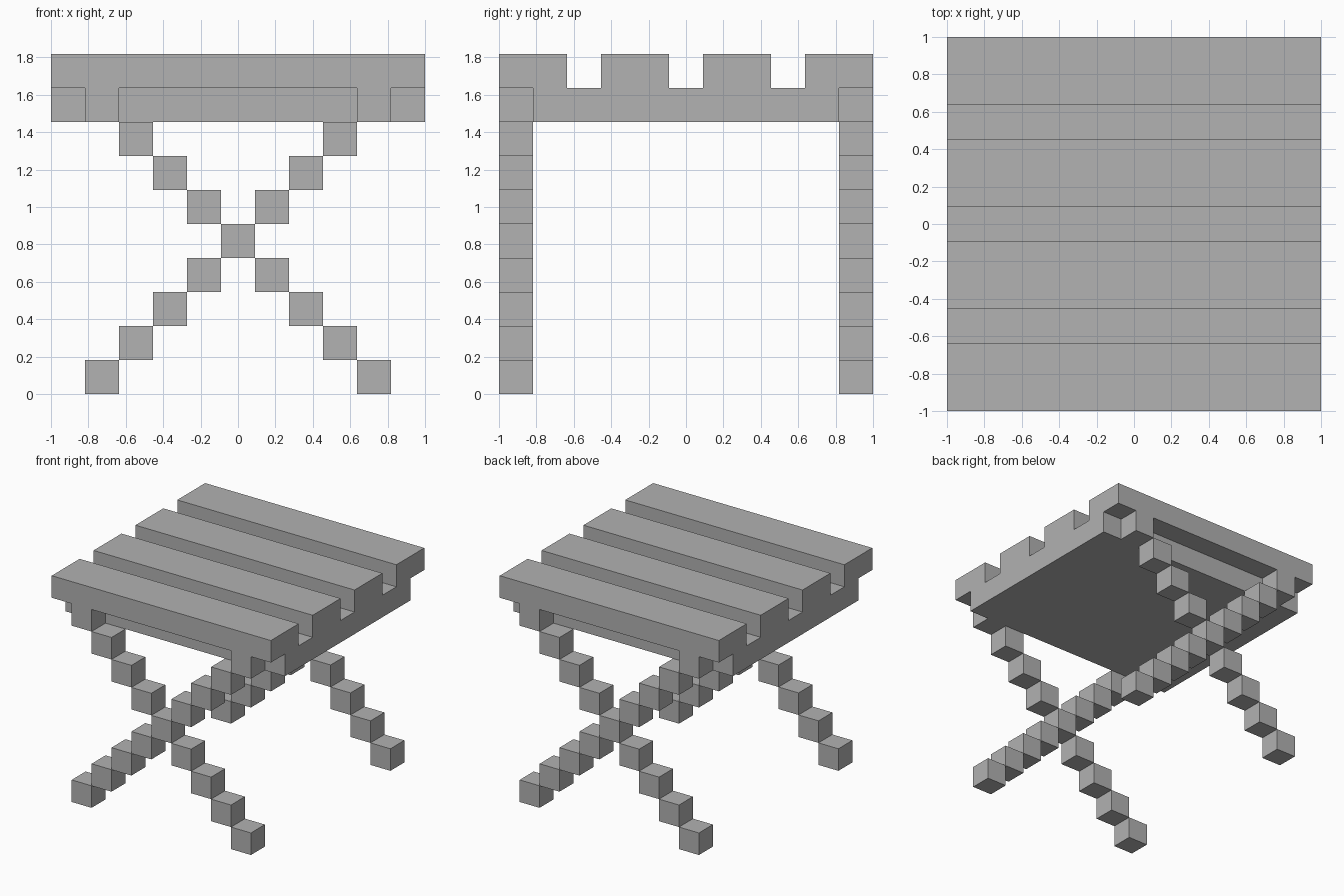
import bpy
import bmesh
from mathutils import Vector

# Remove the default object
cube = bpy.data.objects.get("Cube")
if cube:
    bpy.data.objects.remove(cube, do_unlink=True)

U = 2 / 11  # one block
HALF = 1.0

# Single flat colour
grey = bpy.data.materials.new("plain_grey")
grey.use_nodes = True
colour = (0.445, 0.445, 0.445, 1)
grey.diffuse_color = colour
grey.node_tree.nodes["Principled BSDF"].inputs["Base Color"].default_value = colour


def finish(name, bm):
    bmesh.ops.recalc_face_normals(bm, faces=bm.faces)
    mesh = bpy.data.meshes.new(name)
    bm.to_mesh(mesh)
    bm.free()
    mesh.materials.append(grey)
    obj = bpy.data.objects.new(name, mesh)
    bpy.context.collection.objects.link(obj)
    return obj


# Tabletop: grooved side profile extruded along x, in block units (y, z)
profile = [(1, 8), (10, 8), (10, 9), (11, 9), (11, 10)]
for start in (8, 5, 2):
    profile += [(start + 1, 10), (start + 1, 9), (start, 9), (start, 10)]
profile += [(0, 10), (0, 9), (1, 9)]

bm = bmesh.new()
face = bm.faces.new([bm.verts.new((-HALF, y * U - HALF, z * U)) for y, z in profile])
extruded = bmesh.ops.extrude_face_region(bm, geom=[face])
bmesh.ops.translate(
    bm,
    verts=[v for v in extruded["geom"] if isinstance(v, bmesh.types.BMVert)],
    vec=Vector((2 * HALF, 0, 0)),
)
finish("slatted_tabletop", bm)


# Crossed legs: stepped diagonals of blocks sharing the centre block
def crossed_legs(name, y):
    bm = bmesh.new()
    for level in range(9):
        offset = level - 4
        for x in {offset, -offset}:
            blk = bmesh.ops.create_cube(bm, size=U)
            bmesh.ops.translate(
                bm, verts=blk["verts"], vec=Vector((x * U, y, (level + 0.5) * U))
            )
    return finish(name, bm)


crossed_legs("front_crossed_legs", -HALF + U / 2)
crossed_legs("back_crossed_legs", HALF - U / 2)
